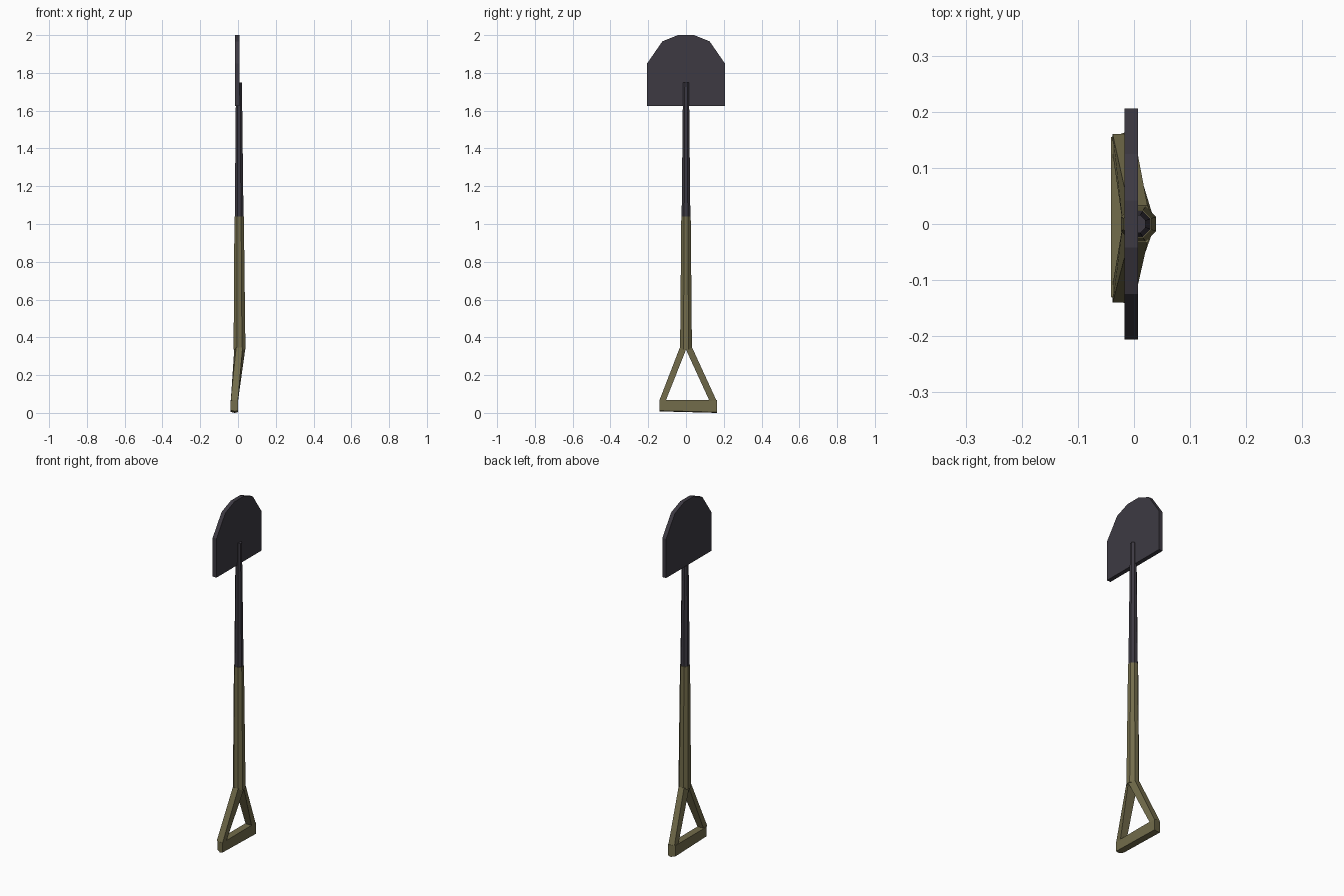
import bpy, math

if "Cube" in bpy.data.objects:
    bpy.data.objects.remove(bpy.data.objects["Cube"])

def material(name, rgb):
    m = bpy.data.materials.new(name)
    m.diffuse_color = (*rgb, 1)
    m.use_nodes = True
    m.node_tree.nodes["Principled BSDF"].inputs["Base Color"].default_value = m.diffuse_color
    return m

WOOD = material("olive_wood", (0.17, 0.15, 0.07))
METAL = material("dark_metal", (0.047, 0.042, 0.055))

def loft(name, rings, mat):
    """Join matching cross-sections into one capped solid."""
    n = len(rings[0])
    verts = [p for r in rings for p in r]
    faces = [tuple(range(n))[::-1], tuple(range(len(verts) - n, len(verts)))]
    for k in range(len(rings) - 1):
        for i in range(n):
            j = (i + 1) % n
            faces.append((k*n + i, k*n + j, (k+1)*n + j, (k+1)*n + i))
    me = bpy.data.meshes.new(name)
    me.from_pydata(verts, [], faces)
    me.materials.append(mat)
    ob = bpy.data.objects.new(name, me)
    bpy.context.collection.objects.link(ob)
    # consistent outward normals
    import bmesh
    bm = bmesh.new()
    bm.from_mesh(me)
    bmesh.ops.recalc_face_normals(bm, faces=bm.faces)
    bm.to_mesh(me)
    bm.free()
    return ob

def ring(x, z, r, n=8):
    return [(x + r*math.cos(2*math.pi*(i + .5)/n),
             r*math.sin(2*math.pi*(i + .5)/n), z) for i in range(n)]

# Blade: flat plate with a faceted rounded end
half = [(0.206, 1.625), (0.206, 1.85), (0.125, 1.967), (0.042, 2.0)]
outline = half + [(-y, z) for y, z in reversed(half)]
loft("blade", [[(x, y, z) for y, z in outline] for x in (-0.017, 0.007)], METAL)

# Tapered shaft, metal socket above wood
loft("metal_socket", [ring(0.006, 1.04, 0.025), ring(0.005, 1.75, 0.017)], METAL)
loft("wooden_shaft", [ring(0.008, 0.335, 0.034), ring(0.006, 1.04, 0.027)], WOOD)

# Two splayed handle arms running from the shaft into the grip
for side, inner, outer in ((1, 0.125, 0.160), (-1, 0.108, 0.140)):
    top = [(0.038, 0, 0.335), (0.024, side*0.033, 0.345),
           (-0.010, side*0.033, 0.345), (-0.020, 0, 0.335)]
    low = [(0.0, side*inner, 0.062), (0.0, side*outer, 0.068),
           (-0.038, side*outer, 0.068), (-0.038, side*inner, 0.062)]
    loft("handle_arm_" + ("right" if side > 0 else "left"), [low, top], WOOD)

# Grip bar with slightly chamfered ends
def grip_end(yb, yf, zb):
    return [(-0.041, yb, zb + 0.006), (-0.041, yb, 0.068),
            (-0.017, yf, 0.068), (0.0, yf, 0.068),
            (0.0, yf, zb + 0.004), (-0.017, yf, zb)]
loft("grip_bar", [grip_end(-0.130, -0.141, 0.008), grip_end(0.155, 0.163, 0.0)], WOOD)
